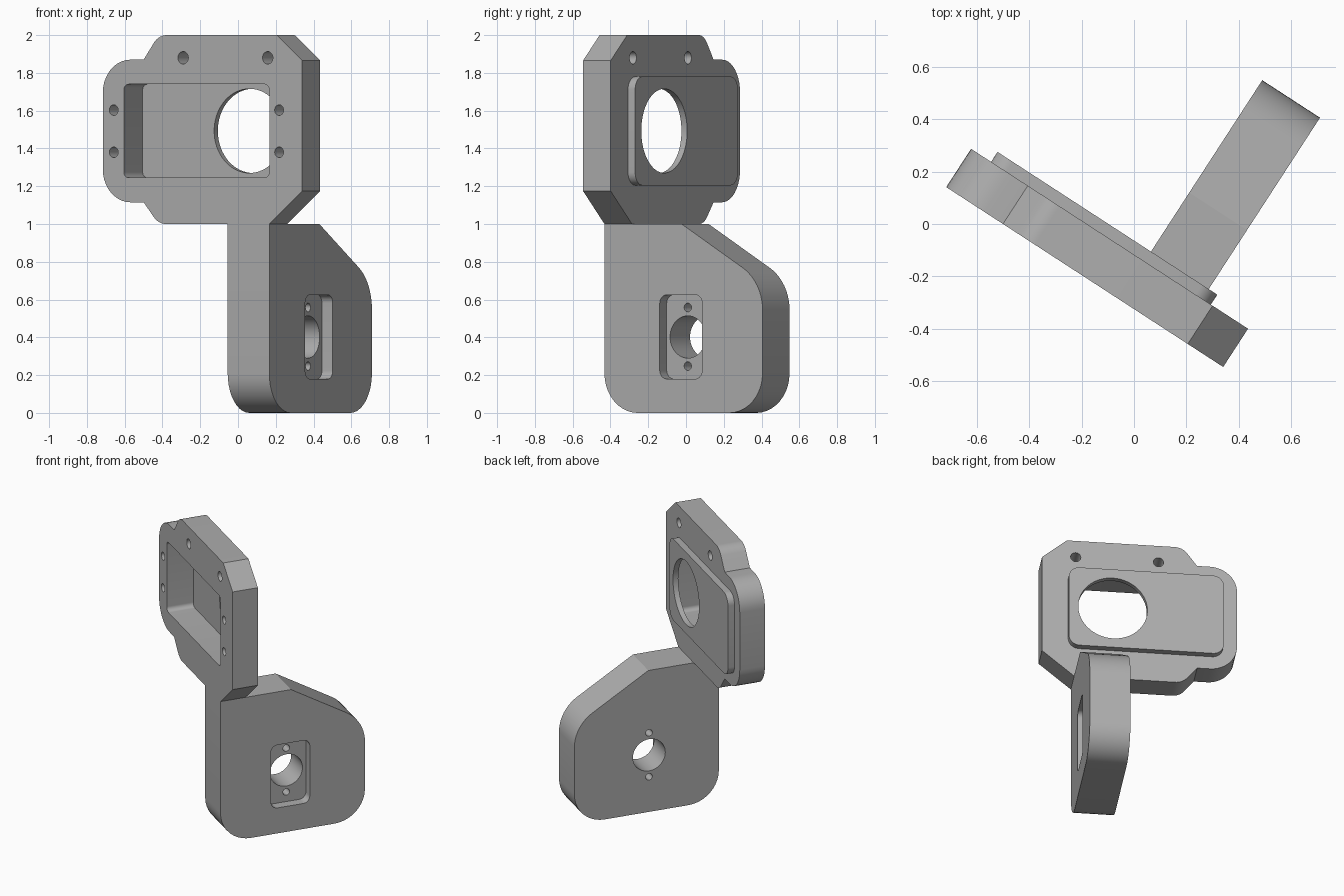
import bpy
import bmesh
import math
from mathutils import Vector

TURN = math.radians(-33)   # whole bracket is turned about the vertical

cube = bpy.data.objects.get("Cube")
if cube:
    bpy.data.objects.remove(cube, do_unlink=True)

grey = bpy.data.materials.new("plain grey")
grey.use_nodes = True
colour = (0.42, 0.42, 0.42, 1)
grey.diffuse_color = colour
grey.node_tree.nodes["Principled BSDF"].inputs["Base Color"].default_value = colour


def fillet(corners, steps=10):
    """Round each (a, z, radius) corner of a closed outline."""
    out = []
    for i, (a, z, r) in enumerate(corners):
        p = Vector((a, z))
        if r == 0:
            out.append(p)
            continue
        d1 = (Vector(corners[i - 1][:2]) - p).normalized()
        d2 = (Vector(corners[(i + 1) % len(corners)][:2]) - p).normalized()
        half = d1.angle(d2) / 2
        centre = p + (d1 + d2).normalized() * r / math.sin(half)
        start = p + d1 * r / math.tan(half) - centre
        end = p + d2 * r / math.tan(half) - centre
        sweep = math.pi - 2 * half
        for k in range(steps + 1):
            t = k / steps
            out.append(centre + (start * math.sin((1 - t) * sweep)
                                 + end * math.sin(t * sweep)) / math.sin(sweep))
    return out


def rounded_box(a0, a1, z0, z1, r):
    return fillet([(a0, z0, r), (a1, z0, r), (a1, z1, r), (a0, z1, r)])


def circle(a, z, r, n=40):
    return [Vector((a + r * math.cos(math.tau * k / n),
                    z + r * math.sin(math.tau * k / n))) for k in range(n)]


def prism(name, outline, axis, lo, hi):
    """Extrude an outline along 'depth' (local y) or 'width' (local x)."""
    bm = bmesh.new()
    verts = [bm.verts.new((p.x, lo, p.y) if axis == "depth" else (lo, p.x, p.y))
             for p in outline]
    face = bm.faces.new(verts)
    grown = bmesh.ops.extrude_face_region(bm, geom=[face])["geom"]
    shift = (0, hi - lo, 0) if axis == "depth" else (hi - lo, 0, 0)
    bmesh.ops.translate(bm, vec=shift,
                        verts=[g for g in grown if isinstance(g, bmesh.types.BMVert)])
    bmesh.ops.recalc_face_normals(bm, faces=bm.faces)
    mesh = bpy.data.meshes.new(name)
    bm.to_mesh(mesh)
    bm.free()
    mesh.materials.append(grey)
    obj = bpy.data.objects.new(name, mesh)
    bpy.context.collection.objects.link(obj)
    obj.rotation_euler.z = TURN
    return obj


def activate(obj):
    bpy.ops.object.select_all(action="DESELECT")
    obj.select_set(True)
    bpy.context.view_layer.objects.active = obj


def combine(body, tool, operation="DIFFERENCE"):
    activate(body)
    mod = body.modifiers.new(operation.lower(), "BOOLEAN")
    mod.operation = operation
    mod.solver = "EXACT"
    mod.object = tool
    bpy.ops.object.modifier_apply(modifier=mod.name)
    bpy.data.objects.remove(tool, do_unlink=True)


FRONT, BACK, BOSS = -0.272, -0.098, -0.053

# Upper plate with chamfered right side and stepped, rounded left side
plate = prism("upper_plate", fillet([
    (-0.677, 1.87, 0.175), (-0.419, 1.87, 0), (-0.325, 2.0, 0.1),
    (0.421, 2.0, 0), (0.582, 1.865, 0), (0.582, 1.175, 0), (0.374, 1.0, 0),
    (-0.325, 1.0, 0.1), (-0.419, 1.115, 0), (-0.677, 1.115, 0.175)]),
    "depth", FRONT, BACK)

# Raised panel on the back of the plate
combine(plate, prism("raised_panel", rounded_box(-0.586, 0.413, 1.205, 1.78, 0.07),
                     "depth", -0.15, BOSS), "UNION")

# Front pocket and round window
combine(plate, prism("pocket", rounded_box(-0.544, 0.374, 1.245, 1.74, 0.03),
                     "depth", -0.4, -0.089))
combine(plate, prism("window", circle(0.13, 1.493, 0.223, 64), "depth", -0.2, 0.1))

# Two through holes at the top, four blind holes beside the pocket
for x in (-0.17, 0.364):
    combine(plate, prism("through_hole", circle(x, 1.88, 0.033, 24), "depth", -0.4, 0.1))
for x in (-0.608, 0.436):
    for z in (1.38, 1.603):
        combine(plate, prism("blind_hole", circle(x, z, 0.028, 24), "depth", -0.4, -0.15))

# Lower block standing at right angles to the plate
block = prism("lower_block", fillet([
    (FRONT, 1.0, 0), (0.215, 1.0, 0), (0.726, 0.693, 0.26),
    (0.726, 0.0, 0.21), (FRONT, 0.0, 0.21)]), "width", 0.1115, 0.374)

# Side recess, shaft hole and two small holes through the block
combine(block, prism("recess", rounded_box(0.077, 0.345, 0.18, 0.625, 0.045),
                     "width", 0.306, 0.5))
combine(block, prism("shaft_hole", circle(0.21, 0.402, 0.112, 48), "width", 0, 0.5))
for z in (0.248, 0.558):
    combine(block, prism("pin_hole", circle(0.21, z, 0.023, 24), "width", 0, 0.5))

for part in (plate, block):
    activate(part)
    bpy.ops.object.shade_smooth_by_angle(angle=math.radians(25))
